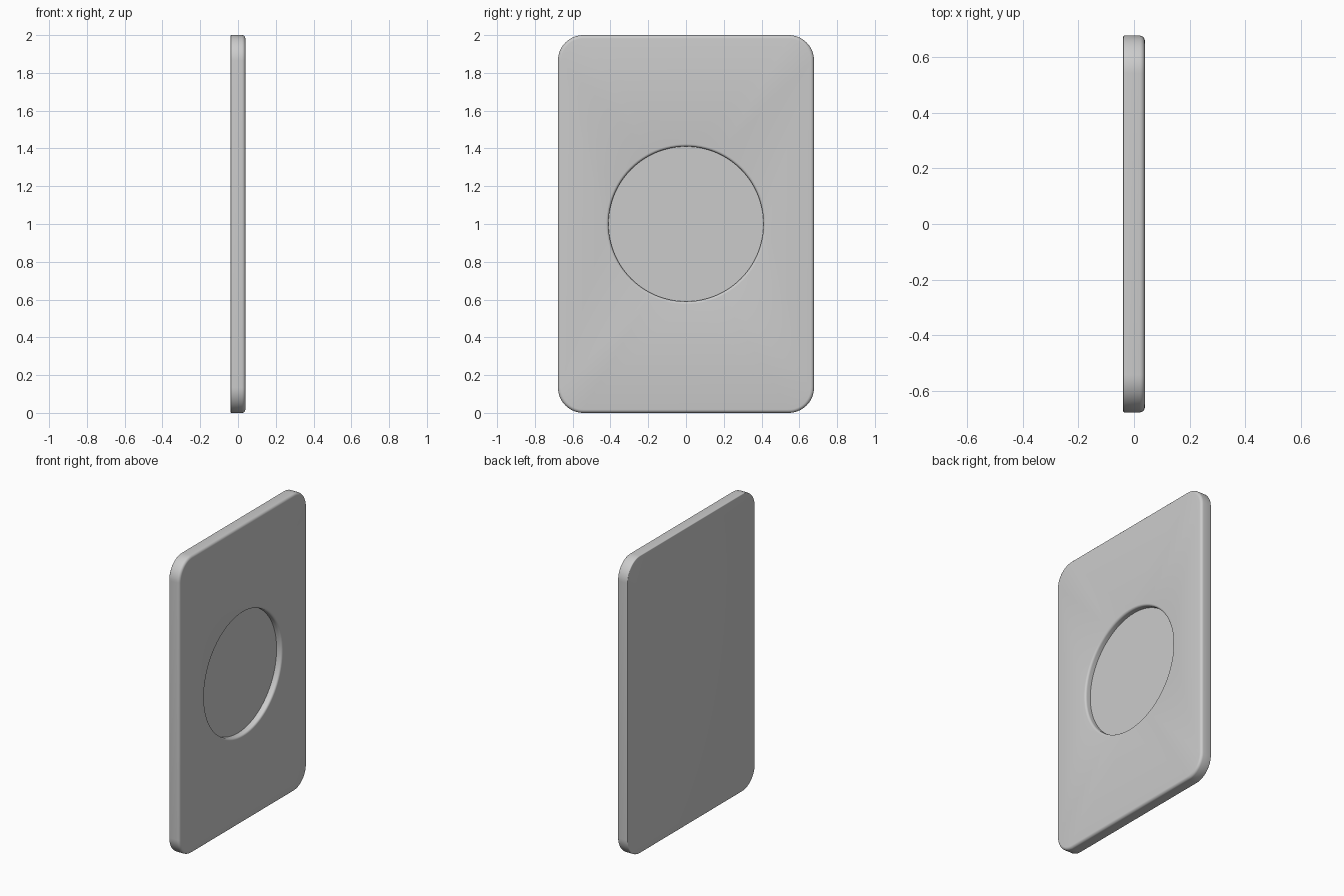
import bpy, bmesh, math

if "Cube" in bpy.data.objects:
    bpy.data.objects.remove(bpy.data.objects["Cube"])

HY, HZ, CORNER = 0.678, 1.0, 0.135    # half width, half height, corner radius
T = 0.039                             # half thickness
R, RIM, FLOOR = 0.41, 0.014, 0.0      # recess radius, rim rounding, floor x


def outline(inset):
    """Rounded rectangle in the y-z plane."""
    r = CORNER - inset
    pts = []
    for k, (sy, sz) in enumerate([(1, 1), (-1, 1), (-1, -1), (1, -1)]):
        for i in range(17):
            a = math.pi / 2 * (k + i / 16)
            pts.append((sy * (HY - CORNER) + r * math.cos(a),
                        HZ + sz * (HZ - CORNER) + r * math.sin(a)))
    return pts


def circle(r, n=96):
    return [(r * math.cos(math.tau * i / n), HZ + r * math.sin(math.tau * i / n))
            for i in range(n)]


bm = bmesh.new()


def loft(sections):
    """Skin a stack of (x, points) loops, returning first and last loops."""
    loops = [[bm.verts.new((x, y, z)) for y, z in pts] for x, pts in sections]
    for a, b in zip(loops, loops[1:]):
        for i in range(len(a)):
            j = (i + 1) % len(a)
            bm.faces.new((a[i], a[j], b[j], b[i]))
    return loops[0], loops[-1]


def rounding(r, steps=5):
    """Quarter arc as (distance below face, inward offset)."""
    return [(r * (1 - math.sin(a)), r * (1 - math.cos(a)))
            for a in (math.pi / 2 * i / steps for i in range(steps + 1))]


# Plate sides: small rounding at the back, larger at the front
back = [(-T + d, outline(o)) for d, o in reversed(rounding(0.005, 3))]
front = [(T - d, outline(o)) for d, o in rounding(0.018)]
back_loop, front_loop = loft(back + front)
bm.faces.new(back_loop)

# Round recess with a softened rim
rim = [(T - d, circle(R + o)) for d, o in reversed(rounding(RIM))]
rim_loop, floor_loop = loft(rim + [(FLOOR, circle(R))])
bm.faces.new(floor_loop)

# Front face between the outline and the recess
edges = []
for loop in (front_loop, rim_loop):
    edges += [bm.edges.get((loop[i - 1], loop[i])) for i in range(len(loop))]
bmesh.ops.triangle_fill(bm, edges=edges, use_beauty=True, normal=(1, 0, 0))
bmesh.ops.recalc_face_normals(bm, faces=bm.faces)

mesh = bpy.data.meshes.new("plate")
bm.to_mesh(mesh)
bm.free()
plate = bpy.data.objects.new("plate", mesh)
bpy.context.collection.objects.link(plate)
bpy.context.view_layer.objects.active = plate
plate.select_set(True)
bpy.ops.object.shade_smooth_by_angle(angle=math.radians(35))
